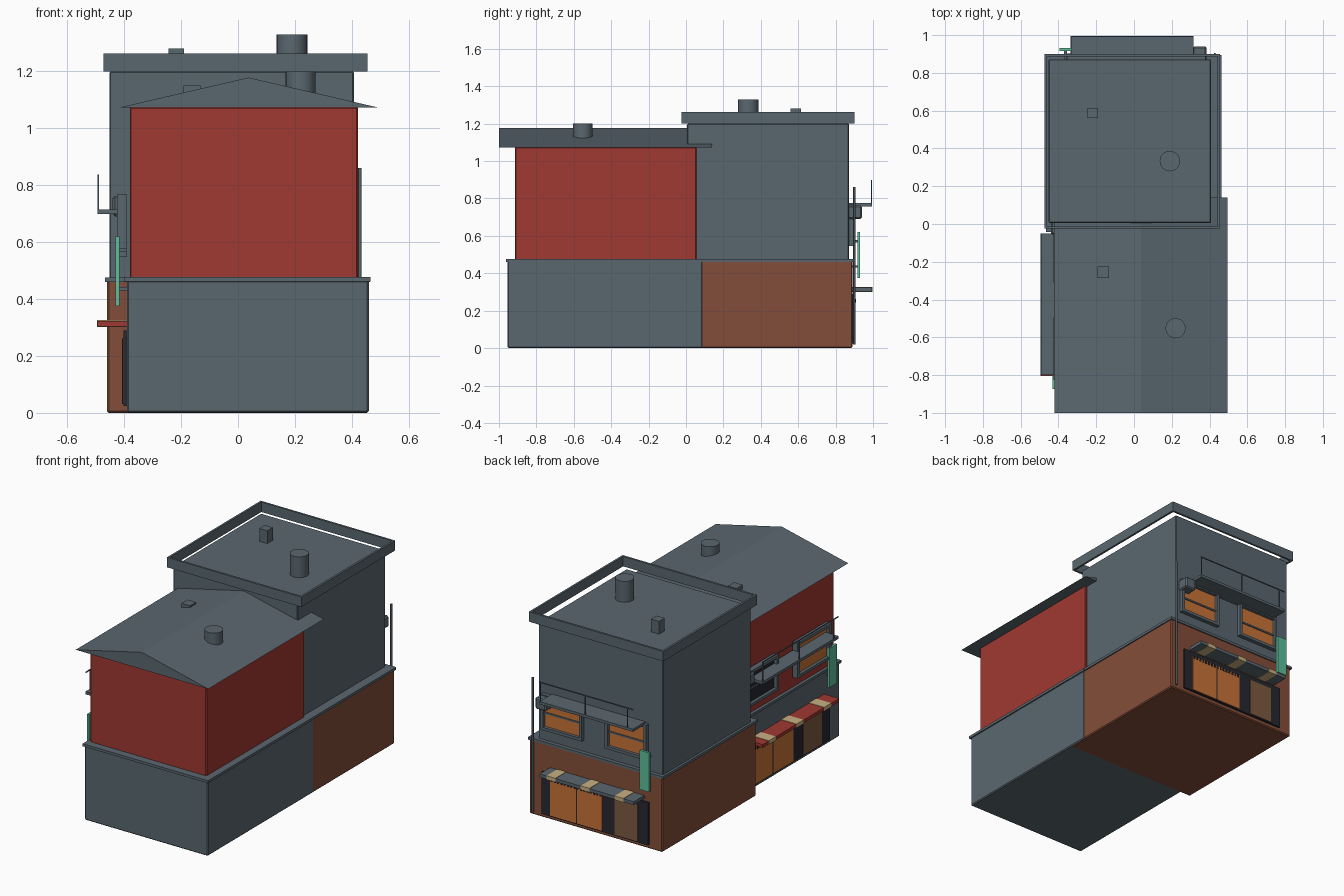
import bpy, bmesh, math

if "Cube" in bpy.data.objects:
    bpy.data.objects.remove(bpy.data.objects["Cube"])


def mat(name, r, g, b):
    m = bpy.data.materials.new(name)
    m.diffuse_color = (r, g, b, 1)
    m.use_nodes = True
    m.node_tree.nodes["Principled BSDF"].inputs["Base Color"].default_value = m.diffuse_color
    return m


SLATE = mat("slate_grey", .102, .136, .159)
RED = mat("red", .352, .040, .032)
BRICK = mat("brick_brown", .231, .076, .041)
ORANGE = mat("window_orange", .578, .171, .038)
DOOR = mat("door_brown", .205, .102, .053)
DARK = mat("charcoal", .020, .021, .030)
BEIGE = mat("beige", .580, .430, .220)
GREEN = mat("sign_green", .112, .515, .330)


def finish(name, bm, m):
    bmesh.ops.recalc_face_normals(bm, faces=bm.faces)
    me = bpy.data.meshes.new(name)
    bm.to_mesh(me)
    bm.free()
    me.materials.append(m)
    ob = bpy.data.objects.new(name, me)
    bpy.context.collection.objects.link(ob)
    return ob


def box(name, x0, x1, y0, y1, z0, z1, m, bevel=0):
    bm = bmesh.new()
    bmesh.ops.create_cube(bm, size=1)
    for v in bm.verts:
        v.co = ((x0 + x1) / 2 + v.co.x * (x1 - x0),
                (y0 + y1) / 2 + v.co.y * (y1 - y0),
                (z0 + z1) / 2 + v.co.z * (z1 - z0))
    ob = finish(name, bm, m)
    if bevel:
        mod = ob.modifiers.new("bevel", 'BEVEL')
        mod.width = bevel
        mod.segments = 1
    return ob


def pipe(name, x, y, r, z0, z1, sides=24):
    bm = bmesh.new()
    bmesh.ops.create_cone(bm, cap_ends=True, segments=sides, radius1=r, radius2=r, depth=z1 - z0)
    for f in bm.faces:
        f.smooth = len(f.verts) == 4
    for e in bm.edges:
        e.smooth = all(len(f.verts) == 4 for f in e.link_faces)
    bmesh.ops.translate(bm, verts=bm.verts, vec=(x, y, (z0 + z1) / 2))
    return finish(name, bm, SLATE)


# Rear building shell
box("rear_base", -.46, .458, -.035, .89, 0, .465, BRICK, .006)
box("rear_ledge", -.467, .464, -.042, .896, .46, .476, SLATE)
box("rear_upper_walls", -.452, .408, .005, .872, .47, 1.2, SLATE, .005)

# Open parapet ring set slightly outside the walls
PX0, PX1, PY0, PY1, T = -.473, .455, -.025, .9, .013
for name, x0, x1, y0, y1 in (
        ("parapet_left", PX0, PX0 + T, PY0, PY1),
        ("parapet_right", PX1 - T, PX1, PY0, PY1),
        ("parapet_front", PX0 + T, PX1 - T, PY0, PY0 + T),
        ("parapet_back", PX0 + T, PX1 - T, PY1 - T, PY1)):
    box(name, x0, x1, y0, y1, 1.2, 1.262, SLATE)

# Front building shell
box("front_base", -.39, .46, -.955, .09, .001, .465, SLATE, .006)
box("front_ledge", -.399, .466, -.962, .096, .461, .477, SLATE)
box("front_upper_walls", -.38, .422, -.915, .055, .47, 1.075, RED, .005)

# Gable roof prism
bm = bmesh.new()
ends = [[bm.verts.new((x, y, z)) for x, z in ((-.42, 1.072), (.495, 1.072), (.037, 1.178))]
        for y in (-1, .14)]
bm.faces.new(ends[0])
bm.faces.new(ends[1])
for i in range(3):
    j = (i + 1) % 3
    bm.faces.new((ends[0][i], ends[0][j], ends[1][j], ends[1][i]))
finish("front_gable_roof", bm, SLATE)

# Roof vents
pipe("rear_round_vent", .19, .333, .054, 1.19, 1.33)
pipe("front_round_vent", .22, -.552, .053, 1.09, 1.2)
box("rear_square_vent", -.245, -.19, .56, .615, 1.19, 1.28, SLATE)
box("front_square_vent", -.192, -.132, -.285, -.225, 1.09, 1.15, SLATE)


def facade(prefix, place, wall, drop, awning, left_pane):
    """Shop front, awning, windows and balcony; u runs along the wall, d outward."""
    def part(name, u0, u1, d0, d1, z0, z1, m, bevel=0):
        (xa, ya), (xb, yb) = place(u0, d0), place(u1, d1)
        return box(prefix + "_" + name, min(xa, xb), max(xa, xb),
                   min(ya, yb), max(ya, yb), z0, z1, m, bevel)

    # Shop front
    part("shop_frame", -.37, .365, -.01, .012, .025, .29, DARK)
    part("shop_window", -.055, .305, .01, .015, .032, .262, ORANGE)
    part("shop_mullion", .118, .123, .01, .017, .032, .262, DARK)
    part("shop_door", -.30, -.14, .01, .015, .032, .262, DOOR)
    for i in range(16):
        u = -.05 + i * .0225
        part("shade_tooth", u, u + .012, .01, .018, .245, .262, DARK)

    # Striped awning
    part("awning", -.335, .315, -.01, .104, .303, .323, awning)
    for u in (-.235, 0, .235):
        part("awning_stripe", u - .03, u + .03, 0, .106, .301, .326, BEIGE)

    # Upper windows: frame bars round a pane with one crossbar
    for u0, u1, pane in ((-.335, -.085, ORANGE), (.11, .36, left_pane)):
        z0, z1, b, front = .565, .75, .018, wall + .025
        part("window_pane", u0, u1, wall - .01, wall + .006, z0, z1, pane)
        part("window_sill", u0 - b, u1 + b, wall - .01, front, z0 - b, z0, SLATE)
        part("window_head", u0 - b, u1 + b, wall - .01, front, z1, z1 + b, SLATE)
        part("window_jamb", u0 - b, u0, wall - .01, front, z0, z1, SLATE)
        part("window_jamb", u1, u1 + b, wall - .01, front, z0, z1, SLATE)
        part("window_crossbar", u0, u1, wall - .01, wall + .012, .645, .655, SLATE)

    # Balcony slab and railing
    zb = .758 - drop
    part("balcony", -.33, .315, wall - .01, .104, zb, zb + .017, SLATE)
    part("rail", -.33, .315, .099, .104, zb + .134, zb + .14, SLATE)
    for u in (-.29, 0, .31):
        part("rail_post", u - .003, u + .003, .099, .104, zb + .01, zb + .137, SLATE)

    # Wall unit, hanging sign and its brackets
    part("wall_unit", .31, .385, wall - .01, .05, .69, .762, SLATE, .008)
    part("sign", -.395, -.33, .026, .041, .375, .62, GREEN)
    for z in (.43, .565):
        part("sign_bracket", -.37, -.355, wall - .01, .03, z, z + .012, SLATE)


facade("rear", lambda u, d: (u, .89 + d), -.018, 0, SLATE, ORANGE)
facade("front", lambda u, d: (-.39 - d, -.428 + 1.16 * (u + .01)), .01, .06, RED, DARK)

# Drainpipe on the rear facade
pipe("drainpipe", .428, .9, .006, .02, .86, 8)
